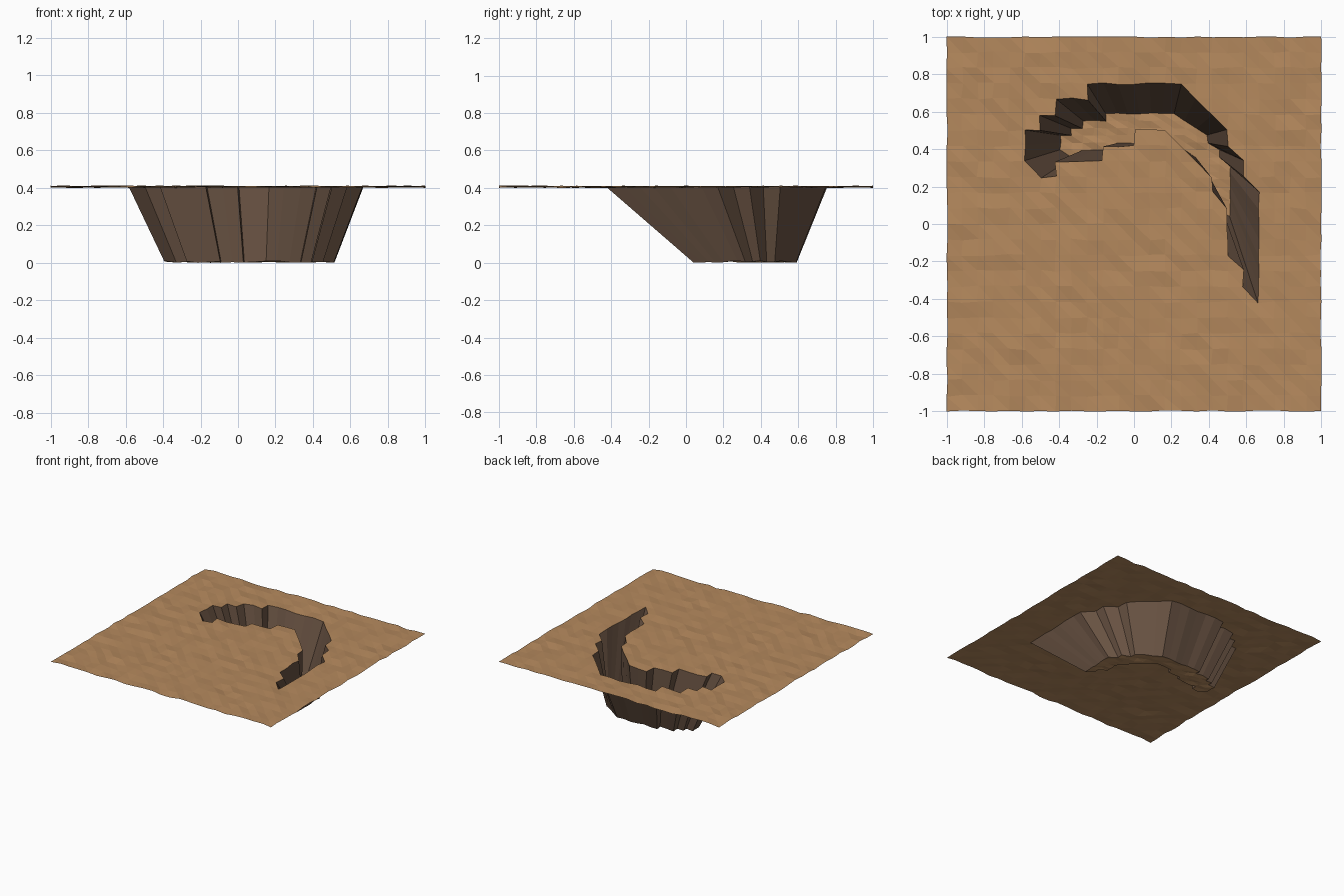
import bpy, bmesh, random
from mathutils import Vector

if "Cube" in bpy.data.objects:
    bpy.data.objects.remove(bpy.data.objects["Cube"])

random.seed(4)
N = 24            # cells per side, each 1/12 unit
H = N // 2

# Trench outline in grid steps
OUTLINE = [(-7, 4), (-7, 6), (-6, 6), (-6, 7), (-5, 7), (-5, 8), (-3, 8), (-3, 9),
           (3, 9), (6, 6), (6, 5), (7, 4), (7, 3), (8, 2), (8, -5), (7, -4), (7, -3),
           (6, -2), (6, 1), (5, 2), (5, 3), (2, 6), (0, 6), (0, 5), (-2, 5), (-2, 4),
           (-5, 4), (-5, 3), (-6, 3)]


def inside(x, y):
    hit = False
    for (ax, ay), (bx, by) in zip(OUTLINE, OUTLINE[1:] + OUTLINE[:1]):
        if (ay > y) != (by > y) and x < ax + (y - ay) * (bx - ax) / (by - ay):
            hit = not hit
    return hit


def material(name, color):
    m = bpy.data.materials.new(name)
    m.diffuse_color = (*color, 1)
    m.use_nodes = True
    m.node_tree.nodes["Principled BSDF"].inputs["Base Color"].default_value = m.diffuse_color
    return m


# Triangulated flat grid
bm = bmesh.new()
v = [[bm.verts.new((i / H - 1, j / H - 1, 0.406)) for j in range(N + 1)] for i in range(N + 1)]
for i in range(N):
    for j in range(N):
        bm.faces.new((v[i][j], v[i + 1][j], v[i][j + 1]))
        bm.faces.new((v[i + 1][j], v[i + 1][j + 1], v[i][j + 1]))

trench = []
for f in bm.faces:
    c = f.calc_center_median() * H
    if inside(c.x, c.y):
        trench.append(f)

# Rough sand: small random shift of every point
for p in bm.verts:
    p.co += Vector((random.uniform(-1, 1), random.uniform(-1, 1), random.uniform(-1, 1))) * 0.006
    p.co.x = max(-1, min(1, p.co.x))
    p.co.y = max(-1, min(1, p.co.y))

# Sink the trench floor and narrow it
before = set(bm.faces)
ext = bmesh.ops.extrude_face_region(bm, geom=trench)["geom"]
floor = {g for g in ext if isinstance(g, bmesh.types.BMFace)}
for p in [g for g in ext if isinstance(g, bmesh.types.BMVert)]:
    p.co = Vector((0.726 * p.co.x + 0.03, 0.47 * p.co.y + 0.2375, p.co.z - 0.4))
old = [f for f in trench if f.is_valid and f not in floor]
if old:
    bmesh.ops.delete(bm, geom=old, context='FACES')

# Walls are darker than the sand
for f in bm.faces:
    zs = [p.co.z for p in f.verts]
    f.material_index = 1 if max(zs) - min(zs) > 0.2 else 0

me = bpy.data.meshes.new("sand_ground_with_trench")
bm.to_mesh(me)
bm.free()
me.materials.append(material("sand", (0.46, 0.25, 0.11)))
me.materials.append(material("trench_wall", (0.14, 0.085, 0.055)))
ob = bpy.data.objects.new("sand_ground_with_trench", me)
bpy.context.collection.objects.link(ob)
